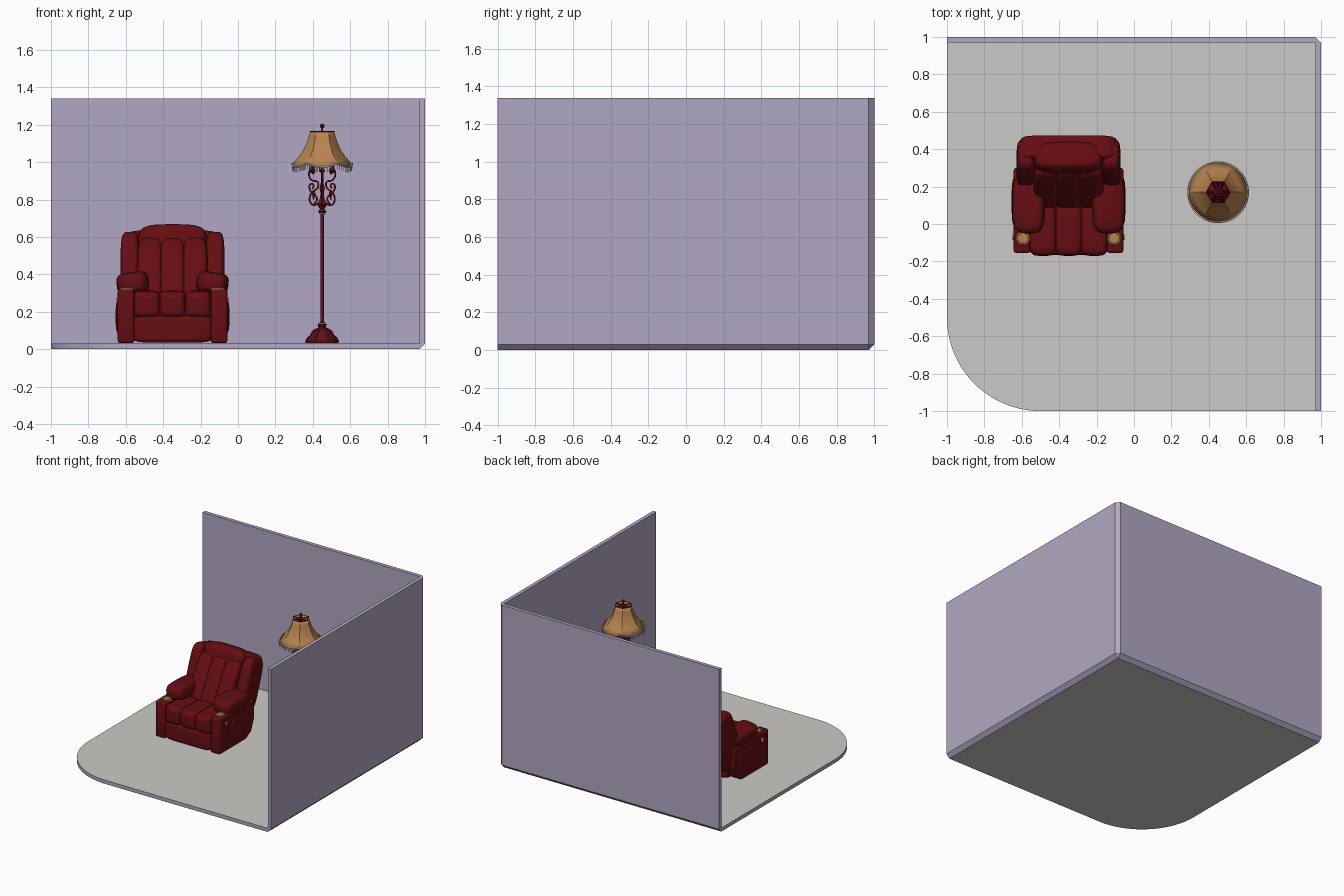
import bpy, bmesh
from math import sin, cos, pi, radians
from mathutils import Matrix, Vector

if "Cube" in bpy.data.objects:
    bpy.data.objects.remove(bpy.data.objects["Cube"], do_unlink=True)


def material(name, rgb):
    m = bpy.data.materials.new(name)
    m.use_nodes = True
    m.diffuse_color = (*rgb, 1)
    m.node_tree.nodes["Principled BSDF"].inputs["Base Color"].default_value = (*rgb, 1)
    return m


LILAC = material("lilac_paint", (0.44, 0.39, 0.54))
GREY = material("grey_floor", (0.60, 0.59, 0.57))
RED = material("dark_red_leather", (0.13, 0.004, 0.006))
IRON = material("red_lamp_metal", (0.12, 0.005, 0.010))
TAN = material("tan_fabric", (0.48, 0.23, 0.08))
PALE = material("pale_trim", (0.62, 0.60, 0.55))

CHAIR_X = -0.35
LAMP = Vector((0.45, 0.17, 0))


def finish(bm, name, mats, smooth=None):
    bmesh.ops.recalc_face_normals(bm, faces=bm.faces[:])
    mesh = bpy.data.meshes.new(name)
    bm.to_mesh(mesh)
    bm.free()
    for m in mats:
        mesh.materials.append(m)
    if smooth:
        mesh.shade_smooth()
        mesh.set_sharp_from_angle(angle=radians(smooth))
    obj = bpy.data.objects.new(name, mesh)
    bpy.context.collection.objects.link(obj)
    return obj


def prism(name, points, vec, mats, bevel=0):
    """Extrude a flat outline along a vector, with optional rounded edges."""
    bm = bmesh.new()
    face = bm.faces.new([bm.verts.new(p) for p in points])
    ext = bmesh.ops.extrude_face_region(bm, geom=[face])["geom"]
    top = [g for g in ext if isinstance(g, bmesh.types.BMVert)]
    bmesh.ops.translate(bm, verts=top, vec=vec)
    if not any(f for f in bm.faces if f is face):
        bm.faces.new([v for v in bm.verts if v not in top])
    if bevel:
        bmesh.ops.bevel(bm, geom=bm.edges[:], offset=bevel, segments=3, affect='EDGES', profile=0.5)
    return finish(bm, name, mats, 40 if bevel else None)


def cushion(name, centre, size, tilt=0, n=5, roll=0, mat=RED):
    """Puffy block: a subdivided cube pulled onto a superellipsoid."""
    bm = bmesh.new()
    bmesh.ops.create_cube(bm, size=2)
    bmesh.ops.subdivide_edges(bm, edges=bm.edges[:], cuts=13, use_grid_fill=True)
    rot = Matrix.Rotation(radians(tilt), 3, 'X') @ Matrix.Rotation(radians(roll), 3, 'Y')
    for v in bm.verts:
        norm = sum(abs(c) ** n for c in v.co) ** (1 / n)
        p = Vector([c / norm * s / 2 for c, s in zip(v.co, size)])
        v.co = rot @ p + Vector((CHAIR_X, 0, 0)) + Vector(centre)
    return finish(bm, name, [mat], 60)


def lathe(name, profile, mat, at=LAMP, steps=24, smooth=40):
    bm = bmesh.new()
    verts = [bm.verts.new((r, 0, z)) for r, z in profile]
    edges = [bm.edges.new(pair) for pair in zip(verts, verts[1:])]
    bmesh.ops.spin(bm, geom=verts + edges, axis=(0, 0, 1), cent=(0, 0, 0),
                   angle=2 * pi, steps=steps)
    bmesh.ops.remove_doubles(bm, verts=bm.verts[:], dist=0.0002)
    bmesh.ops.translate(bm, verts=bm.verts[:], vec=at)
    return finish(bm, name, [mat], smooth)


def tube(name, paths, radius, mat, cyclic=False, kind='POLY'):
    curve = bpy.data.curves.new(name, 'CURVE')
    curve.dimensions = '3D'
    curve.bevel_depth = radius
    curve.bevel_resolution = 1
    curve.use_fill_caps = True
    curve.resolution_u = 4
    for path in paths:
        s = curve.splines.new(kind)
        s.points.add(len(path) - 1)
        for pt, co in zip(s.points, path):
            pt.co = (*co, 1)
        s.use_cyclic_u = cyclic
        if kind == 'NURBS':
            s.order_u = 3
            s.use_endpoint_u = True
    curve.materials.append(mat)
    obj = bpy.data.objects.new(name, curve)
    bpy.context.collection.objects.link(obj)
    return obj


# Room: floor with one round corner, two walls chamfered along the outer edges
T, I, H = 0.03, 0.97, 1.34
arc = [(-0.5 - 0.5 * cos(a), -0.5 - 0.5 * sin(a), 0) for a in [pi / 2 * i / 24 for i in range(25)]]
floor = prism("floor", [(I, I, 0), (-1, I, 0)] + arc + [(I, -1, 0)], (0, 0, T), [LILAC, GREY])
for f in floor.data.polygons:
    f.material_index = int(abs(f.normal.z) > 0.5)
plans = {"back_wall": [(-1, I), (I, I), (I, 1), (-1, 1)],
         "side_wall": [(I, -1), (1, -1), (1, I), (I, I)],
         "corner_post": [(I, I), (1, I), (I, 1)]}
for name, plan in plans.items():
    wall = prism(name, [(x, y, 0) for x, y in plan], (0, 0, H), [LILAC])
    for v in wall.data.vertices:
        if v.co.z < 0.01 and max(v.co.x, v.co.y) > I + 0.01:
            v.co.z = T

# Recliner: middle, seat and footrest
cushion("seat_base", (0, 0.07, 0.165), (0.44, 0.42, 0.25), n=12)
cushion("footrest", (0, -0.09, 0.108), (0.425, 0.15, 0.145), n=7)
for i in (-1, 0, 1):
    cushion("seat_cushion", (i * 0.136, -0.03, 0.238), (0.146, 0.28, 0.15), n=5)
    cushion("back_cushion", (i * 0.121, 0.21, 0.39), (0.132, 0.13, 0.44), tilt=-30, n=4.5)

# Recliner: leaning back and headrest
cushion("back_shell", (0, 0.33, 0.375), (0.53, 0.14, 0.52), tilt=-20, n=9)
cushion("headrest", (0, 0.35, 0.578), (0.365, 0.16, 0.165), tilt=-20, n=3.6)

# Recliner: mirrored sides
side = [(-0.155, 0.032), (0.19, 0.032), (0.26, 0.07), (0.30, 0.17), (0.30, 0.32), (-0.155, 0.32)]
for s, word in ((-1, "right"), (1, "left")):
    x0 = CHAIR_X + s * 0.205
    prism(word + "_arm_body", [(x0, y, z) for y, z in side], (s * 0.088, 0, 0), [RED], 0.014)
    cushion(word + "_arm_pad", (s * 0.213, 0.11, 0.352), (0.172, 0.32, 0.12), n=3.6, roll=s * 8, tilt=-1)
    cushion(word + "_side_pouch", (s * 0.27, 0.12, 0.175), (0.068, 0.27, 0.19), n=4)
    cushion(word + "_back_wing", (s * 0.228, 0.315, 0.42), (0.10, 0.19, 0.41), tilt=-20, n=4.5)
    cup = Vector((CHAIR_X + s * 0.243, -0.075, 0.32))
    lathe(word + "_cup_holder", [(0, 0.002), (0.027, 0.002), (0.029, 0.008), (0.036, 0.008),
                                 (0.038, 0), (0.038, -0.006)], TAN, at=cup)
    # Round control on each outer side
    knob = lathe(word + "_side_control", [(0, 0.006), (0.012, 0.006), (0.016, 0.003), (0.016, -0.004)],
                 TAN if s > 0 else PALE, at=Vector())
    knob.rotation_euler = (0, s * pi / 2, 0)
    knob.location = (CHAIR_X + s * 0.294, -0.07, 0.26)

# Lamp: base, pole and turned collars
lathe("lamp_base", [(0, 0.032), (0.088, 0.032), (0.088, 0.045), (0.074, 0.052), (0.066, 0.07),
                    (0.05, 0.08), (0.044, 0.095), (0.026, 0.105), (0.02, 0.12), (0.025, 0.13),
                    (0.012, 0.145), (0, 0.147)], IRON, steps=32)
lathe("lamp_pole", [(0, 0.13), (0.009, 0.13), (0.009, 0.72), (0.022, 0.735), (0.012, 0.75),
                    (0.028, 0.775), (0.014, 0.80), (0.008, 0.83), (0.014, 0.86), (0.007, 0.89),
                    (0.006, 1.165), (0.004, 1.18), (0.013, 1.19), (0.010, 1.203), (0, 1.206)],
      IRON, steps=16)
for z, r in ((0.137, 0.020), (0.726, 0.018)):
    lathe("lamp_collar", [(r - 0.008, z - 0.005), (r, z - 0.003), (r, z + 0.003), (r - 0.008, z + 0.005)], PALE)


def around(angle, r, z):
    return LAMP + Vector((r * cos(angle), r * sin(angle), z))


# Lamp: scrolled arms, leaves and candle cups
main = [(0.01, 0.79), (0.04, 0.76), (0.072, 0.79), (0.06, 0.84), (0.02, 0.86), (0.02, 0.90),
        (0.06, 0.90), (0.075, 0.94), (0.055, 0.975), (0.035, 0.955), (0.05, 0.935)]
curl = [(0.06, 0.84), (0.075, 0.87), (0.055, 0.89), (0.04, 0.87), (0.055, 0.86)]
low = [(0.05, 0.77), (0.025, 0.79), (0.03, 0.82), (0.05, 0.82), (0.045, 0.80)]
quarter = [i * pi / 2 for i in range(4)]
tube("scroll_arms", [[around(a, r, z) for r, z in path] for a in quarter for path in (main, curl, low)],
     0.0055, IRON, kind='NURBS')
for a in quarter:
    lathe("candle_cup", [(0, -0.015), (0.008, -0.012), (0.015, 0), (0.008, 0.004), (0.008, 0.03), (0, 0.03)],
          IRON, at=around(a, 0.055, 0.955), steps=10)
    lathe("scroll_leaf", [(0, -0.02), (0.010, -0.005), (0.007, 0.01), (0, 0.022)],
          IRON, at=around(a, 0.045, 0.83), steps=8)
tube("foot_scrolls", [[around(i * pi / 3, r, z) for r, z in
                       ((0.022, 0.11), (0.05, 0.10), (0.06, 0.07), (0.08, 0.06), (0.085, 0.04))]
                      for i in range(6)], 0.006, IRON, kind='NURBS')

# Lamp: six-panel bell shade, hexagonal above and round and scalloped below
SEG = 6
rows = [(0.064, 1.165), (0.072, 1.135), (0.084, 1.10), (0.102, 1.06), (0.128, 1.02), (0.160, 0.983)]


def shade_point(k, row):
    r, z = rows[row]
    t = row / (len(rows) - 1)
    local = (k % SEG) / SEG * pi / 3
    hexagon = cos(pi / 6) / cos(local - pi / 6)
    drop = 0.018 * t ** 3 * (0.5 - sin(local * 3))
    return around(k * pi / 3 / SEG, r * (hexagon * (1 - t ** 2) + t ** 2), z + drop)


COUNT = SEG * 6
bm = bmesh.new()
grid = [[bm.verts.new(shade_point(k, row)) for k in range(COUNT)] for row in range(len(rows))]
for upper, lower in zip(grid, grid[1:]):
    for k in range(COUNT):
        j = (k + 1) % COUNT
        bm.faces.new((upper[k], lower[k], lower[j], upper[j]))
shade = finish(bm, "lamp_shade", [TAN], 18)
solid = shade.modifiers.new("thickness", 'SOLIDIFY')
solid.thickness = 0.003

# Lamp: trims, fringe and shade supports
hem = [shade_point(k, len(rows) - 1) for k in range(COUNT)]
tube("shade_hem", [hem], 0.005, PALE, cyclic=True)
tube("shade_top_trim", [[shade_point(k, 0) for k in range(COUNT)]], 0.003, IRON, cyclic=True)
strands = hem + [(a + b) / 2 for a, b in zip(hem, hem[1:] + hem[:1])]
tube("fringe", [[p, p - Vector((0, 0, 0.028))] for p in strands], 0.0018, PALE)
tube("shade_spider", [[around(i * pi / 3, 0.004, 1.16), around(i * pi / 3, 0.064, 1.163)]
                      for i in range(6)], 0.003, IRON)
lathe("shade_cap", [(0, 1.168), (0.022, 1.164), (0.026, 1.155), (0, 1.15)], IRON)
